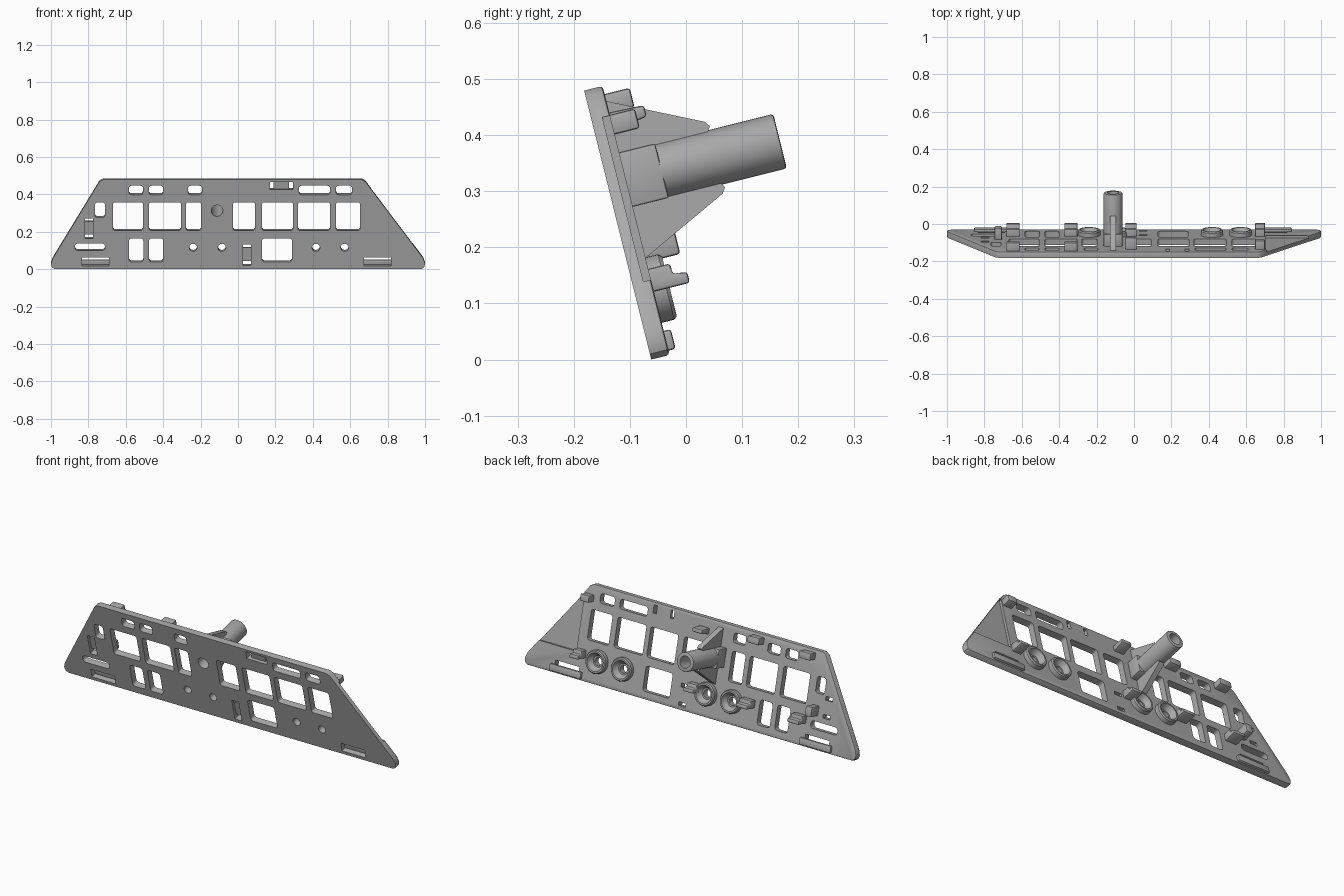
import bpy, bmesh
from math import cos, sin, pi, radians
from mathutils import Matrix

if "Cube" in bpy.data.objects:
    bpy.data.objects.remove(bpy.data.objects["Cube"])

TILT = radians(14)
THICK = 0.034
PLACE = Matrix.Translation((0, -0.062, 0)) @ Matrix.Rotation(TILT, 4, "X")

grey = bpy.data.materials.new("plain_grey")
grey.use_nodes = True
grey.diffuse_color = (0.4, 0.4, 0.4, 1)
grey.node_tree.nodes["Principled BSDF"].inputs["Base Color"].default_value = grey.diffuse_color


# Helpers: x across, y out of the back, z up the panel; tilted at the end
def add_prism(bm, pts, a, b, axis="y"):
    def at(p, d):
        return (p[0], d, p[1]) if axis == "y" else (d, p[0], p[1])
    lo = [bm.verts.new(at(p, a)) for p in pts]
    hi = [bm.verts.new(at(p, b)) for p in pts]
    n = len(pts)
    faces = [bm.faces.new(lo), bm.faces.new(hi[::-1])]
    for i in range(n):
        j = (i + 1) % n
        faces.append(bm.faces.new((lo[j], lo[i], hi[i], hi[j])))
    bmesh.ops.recalc_face_normals(bm, faces=faces)


def finish(bm, name):
    mesh = bpy.data.meshes.new(name)
    bm.to_mesh(mesh)
    bm.free()
    ob = bpy.data.objects.new(name, mesh)
    bpy.context.collection.objects.link(ob)
    ob.data.materials.append(grey)
    ob.matrix_world = PLACE
    return ob


def prism(name, pts, a, b, axis="y", bevel=0):
    bm = bmesh.new()
    add_prism(bm, pts, a, b, axis)
    if bevel:
        bmesh.ops.bevel(bm, geom=bm.edges[:], offset=bevel, segments=2,
                        profile=0.5, affect="EDGES")
    return finish(bm, name)


def circle(x, z, r, n=32):
    return [(x + r * cos(2 * pi * i / n), z + r * sin(2 * pi * i / n)) for i in range(n)]


def rect(x0, x1, z0, z1, r=0):
    if not r:
        return [(x0, z0), (x1, z0), (x1, z1), (x0, z1)]
    pts = []
    for k, (cx, cz) in enumerate(((x1 - r, z1 - r), (x0 + r, z1 - r), (x0 + r, z0 + r), (x1 - r, z0 + r))):
        for i in range(5):
            t = pi / 2 * (k + i / 4)
            pts.append((cx + r * cos(t), cz + r * sin(t)))
    return pts


def cut(ob, shapes, a, b):
    bm = bmesh.new()
    for s in shapes:
        add_prism(bm, s, a, b)
    cutter = finish(bm, "cutter")
    cutter.hide_render = True
    mod = ob.modifiers.new("cut", "BOOLEAN")
    mod.operation, mod.solver, mod.object = "DIFFERENCE", "EXACT", cutter
    bpy.context.view_layer.objects.active = ob
    bpy.ops.object.modifier_apply(modifier=mod.name)
    bpy.data.objects.remove(cutter)


# Panel plate with a softened back rim
outline = [(-0.98, 0), (-0.995, 0.01), (-1, 0.03), (-0.99, 0.06), (-0.74, 0.483), (-0.72, 0.494),
           (0.66, 0.494), (0.68, 0.483), (0.99, 0.06), (1, 0.03), (0.995, 0.01), (0.98, 0)]
bm = bmesh.new()
add_prism(bm, outline, 0, THICK)
rim = [e for e in bm.edges if all(v.co.y > THICK / 2 for v in e.verts)]
bmesh.ops.bevel(bm, geom=rim, offset=0.006, segments=2, profile=0.5, affect="EDGES")
panel = finish(bm, "panel")

# Openings, grouped by row
rows = [
    ((0.41, 0.46), 0.014, [(-0.583, -0.508), (-0.476, -0.4), (-0.267, -0.193), (0.326, 0.492), (0.524, 0.61)]),
    ((0.212, 0.368), 0.012, [(-0.668, -0.508), (-0.476, -0.305), (-0.278, -0.198), (-0.027, 0.091),
                             (0.128, 0.294), (0.32, 0.492), (0.524, 0.652)]),
    ((0.04, 0.169), 0.014, [(-0.583, -0.506), (-0.476, -0.4), (0.128, 0.289)]),
    ((0.284, 0.368), 0.014, [(-0.765, -0.711)]),
    ((0.102, 0.141), 0.016, [(-0.872, -0.711)]),
    ((0.018, 0.065), 0, [(-0.834, -0.69), (0.674, 0.818)]),
]
holes = [rect(x0, x1, z[0], z[1], r) for z, r, spans in rows for x0, x1 in spans]

# Tie slots: shallow front grooves with a through slit at each end
grooves = [(0.17, 0.294, 0.438, 0.48), (-0.818, -0.776, 0.168, 0.28), (0.028, 0.07, 0.02, 0.135)]
for x0, x1, z0, z1 in grooves:
    if x1 - x0 > z1 - z0:
        holes += [rect(x0, x0 + 0.02, z0, z1), rect(x1 - 0.02, x1, z0, z1)]
    else:
        holes += [rect(x0, x1, z0, z0 + 0.02), rect(x0, x1, z1 - 0.02, z1)]

# Screw and tube holes
BOSS_X = (-0.24, -0.086, 0.417, 0.57)
BOSS_Z = 0.119
TUBE = (-0.112, 0.322)
holes += [circle(x, BOSS_Z, 0.021, 24) for x in BOSS_X]
holes.append(circle(*TUBE, 0.031))
cut(panel, holes, -0.05, 0.1)
cut(panel, [rect(*g) for g in grooves], -0.05, 0.016)
# Thinned end corner on the back
cut(panel, [rect(0.705, 1.1, 0.138, 0.44)], 0.02, 0.1)

# Screw bosses with a conical seat
profile = [(0.025, 0.03), (0.06, 0.03), (0.06, 0.057), (0.055, 0.063), (0.047, 0.063), (0.04, 0.045)]
for i, x in enumerate(BOSS_X):
    bm = bmesh.new()
    rings = [[bm.verts.new((px, y, pz)) for px, pz in circle(x, BOSS_Z, r)] for r, y in profile]
    for k, ring in enumerate(rings):
        nxt = rings[(k + 1) % len(rings)]
        for j in range(len(ring)):
            m = (j + 1) % len(ring)
            bm.faces.new((ring[j], ring[m], nxt[m], nxt[j]))
    bmesh.ops.recalc_face_normals(bm, faces=bm.faces[:])
    finish(bm, f"screw_boss_{i + 1}")

# Rear tube on a square root with two gusset fins
tx, tz = TUBE
bm = bmesh.new()
add_prism(bm, circle(tx, tz, 0.05, 48), 0.02, 0.317)
tip = [e for e in bm.edges if all(v.co.y > 0.3 for v in e.verts)]
bmesh.ops.bevel(bm, geom=tip, offset=0.005, segments=2, profile=0.5, affect="EDGES")
tube = finish(bm, "rear_tube")
root = prism("tube_root", rect(tx - 0.05, tx + 0.05, tz - 0.05, tz + 0.05), 0.02, 0.1, bevel=0.004)
for ob in (tube, root):
    cut(ob, [circle(tx, tz, 0.031)], -0.1, 0.5)
for side, name in ((1, "upper_fin"), (-1, "lower_fin")):
    fin = [(0.03, 0.146), (0.195, 0.066), (0.202, 0.056), (0.195, 0.045), (0.03, 0.045)]
    prism(name, [(y, tz + side * d) for y, d in fin], tx - 0.015, tx + 0.015, "x")

# Cable hooks: a block with a longer finger beneath it
for i, (x, w, top) in enumerate(((-0.647, 0.07, 0.443), (-0.337, 0.07, 0.443),
                                 (-0.016, 0.06, 0.41), (0.674, 0.053, 0.405))):
    for z, row in ((top, "upper"), (0.122, "lower")):
        shape = [(0.015, z), (0.03, z - 0.006), (0.1, z - 0.006), (0.1, z + 0.014),
                 (0.074, z + 0.017), (0.074, z + 0.036), (0.015, z + 0.036)]
        if row == "upper":
            shape = [(0.015, z), (0.08, z), (0.08, z + 0.036), (0.015, z + 0.036)]
            if i == 2:
                shape[1:3] = [(0.097, z + 0.012), (0.097, z + 0.033)]
        prism(f"{row}_hook_{i + 1}", shape, x - w / 2, x + w / 2, "x", 0.005)

# Side latch and bottom lips
prism("side_latch", rect(-0.745, -0.706, 0.17, 0.222), 0.015, 0.096, bevel=0.006)
for x, name in ((-0.76, "right_lip"), (0.747, "left_lip")):
    prism(name, rect(x - 0.095, x + 0.095, 0.008, 0.044), 0.028, 0.047, bevel=0.005)

# Smooth the curved walls, keep edges sharp
for ob in bpy.context.collection.objects:
    ob.select_set(ob.type == "MESH" and grey.name in ob.data.materials)
bpy.ops.object.shade_smooth_by_angle(angle=radians(35))
